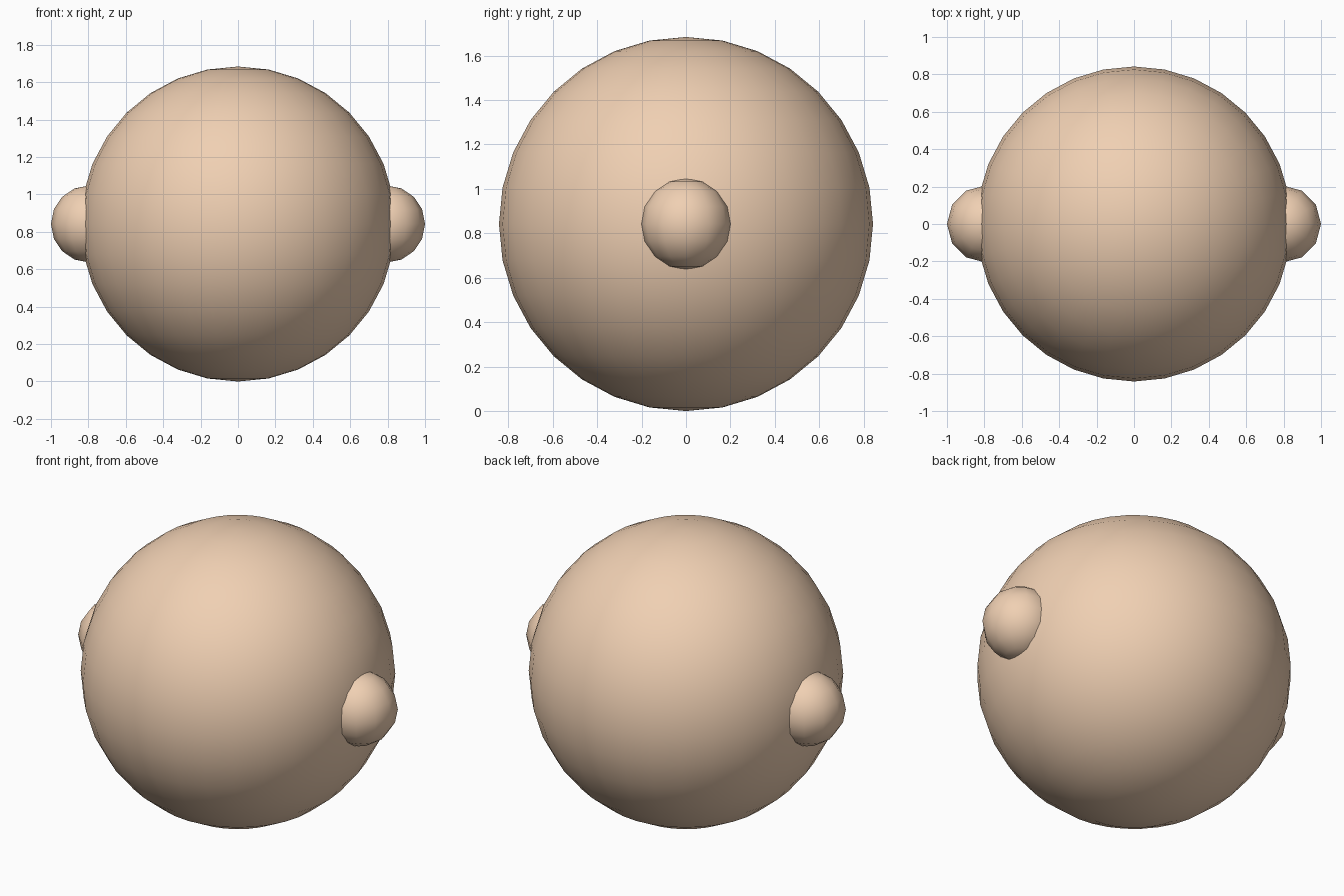
import bpy

if "Cube" in bpy.data.objects:
    bpy.data.objects.remove(bpy.data.objects["Cube"])

skin = bpy.data.materials.new("skin")
skin.diffuse_color = (0.87, 0.63, 0.45, 1)
skin.use_nodes = True
skin.node_tree.nodes["Principled BSDF"].inputs["Base Color"].default_value = skin.diffuse_color


def ball(name, radius, x, z, segments, rings):
    bpy.ops.mesh.primitive_uv_sphere_add(
        segments=segments, ring_count=rings, radius=radius, location=(x, 0, z))
    obj = bpy.context.object
    obj.name = name
    obj.data.materials.append(skin)
    bpy.ops.object.shade_smooth()
    return obj


# Head
ball("head", 0.842, 0, 0.842, 32, 16)

# Ears, half sunk into the sides of the head
for side, sx in (("left", -1), ("right", 1)):
    ball(side + "_ear", 0.206, sx * 0.794, 0.842, 12, 8)
